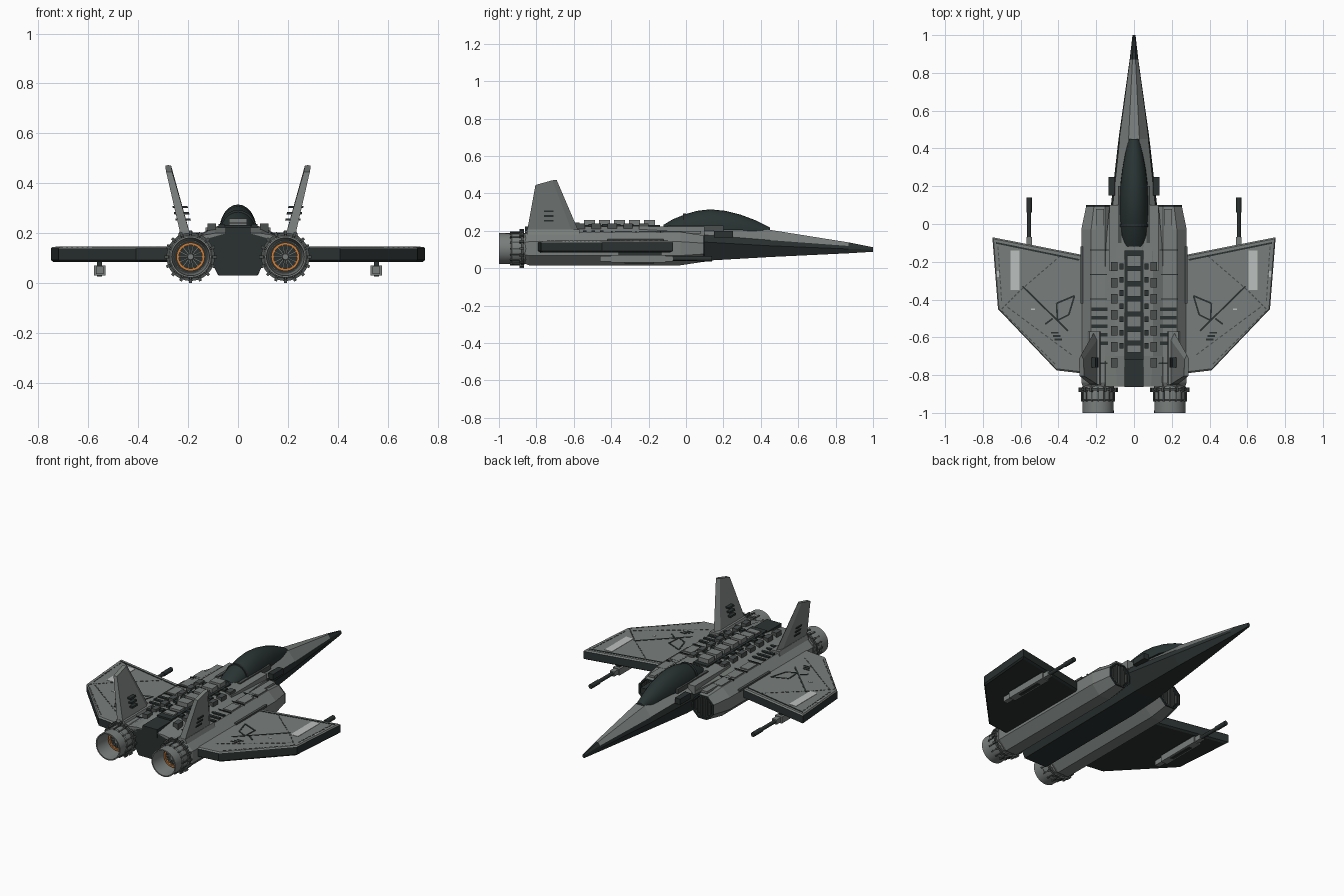
import bpy, bmesh, math
from mathutils import Vector, Matrix

if "Cube" in bpy.data.objects:
    bpy.data.objects.remove(bpy.data.objects["Cube"])

def material(name, r, g, b):
    m = bpy.data.materials.new(name)
    m.diffuse_color = (r, g, b, 1)
    m.use_nodes = True
    m.node_tree.nodes["Principled BSDF"].inputs["Base Color"].default_value = m.diffuse_color
    return m

GREY = material("hull_grey", .19, .21, .2)
DARK = material("dark_hull", .024, .032, .031)
MID = material("slate_grey", .07, .08, .078)
LIGHT = material("pale_marking", .5, .53, .51)
ORANGE = material("engine_orange", .6, .2, .04)
GLASS = material("canopy_glass", .022, .034, .033)

def finish(name, bm, mats, rule=None, smooth=False):
    bmesh.ops.recalc_face_normals(bm, faces=bm.faces)
    if rule:
        for f in bm.faces:
            f.material_index = rule(f.calc_center_median(), f.normal)
    me = bpy.data.meshes.new(name)
    bm.to_mesh(me)
    bm.free()
    for m in mats:
        me.materials.append(m)
    ob = bpy.data.objects.new(name, me)
    bpy.context.collection.objects.link(ob)
    if smooth:
        bpy.ops.object.select_all(action='DESELECT')
        ob.select_set(True)
        bpy.context.view_layer.objects.active = ob
        bpy.ops.object.shade_smooth_by_angle(angle=math.radians(35))
    return ob

def add_loft(bm, rings, caps=True):
    vs = [[bm.verts.new(p) for p in r] for r in rings]
    n = len(vs[0])
    for a, b in zip(vs, vs[1:]):
        for i in range(n):
            bm.faces.new((a[i], a[(i + 1) % n], b[(i + 1) % n], b[i]))
    if caps:
        bm.faces.new(vs[0])
        bm.faces.new(vs[-1])

def loft(name, rings, mats, rule=None, smooth=False, caps=True):
    bm = bmesh.new()
    add_loft(bm, rings, caps)
    return finish(name, bm, mats, rule, smooth)

def boxes(name, items, mat, mirror=False):
    """items: (x0, x1, y0, y1, z0, z1), optionally mirrored in x"""
    bm = bmesh.new()
    for x0, x1, y0, y1, z0, z1 in items:
        for s in ((1, -1) if mirror else (1,)):
            add_loft(bm, [[(s * x, y, z) for x, y in ((x0, y0), (x1, y0), (x1, y1), (x0, y1))] for z in (z0, z1)])
    return finish(name, bm, [mat])

def ring(cx, cz, y, r, n, turn=0.):
    return [(cx + r * math.cos(math.tau * (i + turn) / n), y, cz + r * math.sin(math.tau * (i + turn) / n)) for i in range(n)]

def lines(name, segs, width, z, mat):
    """thin painted strips on the wing tops, both sides"""
    bm = bmesh.new()
    for p, q in segs:
        p, q = Vector(p), Vector(q)
        d = (q - p).normalized() * width / 2
        o = Vector((-d.y, d.x))
        for s in (1, -1):
            add_loft(bm, [[(s * v.x, v.y, h) for v in (p + o, q + o, q - o, p - o)] for h in (z - .003, z + .002)])
    return finish(name, bm, [mat])

def dashes(p, q, n):
    p, q = Vector(p), Vector(q)
    return [(p.lerp(q, i / n), p.lerp(q, (i + .6) / n)) for i in range(n)]

# Fuselage: grey upper facets, dark sides, belly and nose tip
def hull(y, w, zt, zs, zm, zb):
    half = [(.35 * w, zt), (.92 * w, zs), (w, zm), (.62 * w, zb)]
    return [(x, y, z) for x, z in half] + [(-x, y, z) for x, z in reversed(half)]

loft("fuselage", [hull(1, .008, .112, .106, .1, .088), hull(.87, .023, .138, .119, .103, .08),
                  hull(.45, .082, .205, .15, .12, .06), hull(.1, .122, .222, .178, .14, .04),
                  hull(-.1, .13, .224, .185, .14, .033), hull(-.86, .125, .2, .18, .12, .03)],
     [GREY, DARK], lambda c, n: 0 if n.z > .3 and c.y < .87 else 1)

# Dorsal deck beside the spine
def deck(y, a, b, z):
    return [(-a, y, .17), (a, y, .17), (a, y, .19), (b, y, z), (-b, y, z), (-a, y, .19)]
loft("dorsal_deck", [deck(.1, .13, .085, .215), deck(-.25, .16, .1, .226), deck(-.7, .16, .1, .222),
                     deck(-.86, .15, .09, .2)], [GREY])
boxes("shoulder_panel", [(.085, .13, -.25, .1, .19, .222), (.16, .2, -.25, .08, .185, .199)], GREY, True)
boxes("nose_side_pod", [(.1, .135, .15, .25, .165, .2)], DARK, True)

# Canopy: arched cross-sections
prof = [(-.12, .05, .232), (-.07, .064, .262), (0, .072, .29), (.06, .076, .307), (.13, .076, .315),
        (.21, .072, .307), (.29, .062, .287), (.37, .047, .257), (.45, .028, .217)]
arcs = []
for y, w, zt in prof:
    zb = .195 if y > .3 else .205
    arcs.append([(w * math.cos(math.pi * i / 12), y, zb + (zt - zb) * math.sin(math.pi * i / 12)) for i in range(13)])
loft("canopy", arcs, [GLASS], smooth=True)
loft("canopy_rear_frame", [[(x * 1.05, y, .205 + (z - .205) * 1.03) for x, _, z in arcs[2]] for y in (-.015, .0)], [DARK])
boxes("canopy_sill", [(.066, .084, -.1, .2, .2, .228)], MID, True)

# Spine: dark channel with raised blocks
boxes("spine_channel", [(-.05, .05, -.72, -.14, .2, .232), (-.05, .05, -.862, -.72, .17, .222)], DARK)
boxes("spine_blocks", [(-.036, .036, y, y + .058, .225, .258) for y in (-.225, -.305, -.385, -.465, -.545)]
      + [(-.036, .036, -.62, -.57, .225, .245), (-.036, .036, -.68, -.64, .225, .24)], GREY)
boxes("deck_side_blocks", [(.088, .122, -.25 - .085 * i, -.2 - .085 * i, .2, .238) for i in range(7)], MID, True)
boxes("deck_inner_clips", [(.055, .078, -.24 - .07 * i, -.21 - .07 * i, .21, .236) for i in range(7)], DARK, True)

# Louvres on the engine tops
boxes("engine_louvres", [(.13, .225, -.46 - .045 * i, -.442 - .045 * i, .18, .202) for i in range(5)], DARK, True)
boxes("engine_top_panels", [(.165, .222, -.12 - .13 * i, -.03 - .13 * i, .18, .2) for i in range(3)], GREY, True)
boxes("deck_panel_seams", [(.1, .23, y, y + .006, .18, .1995) for y in (-.14, -.27, -.4, -.74)], DARK, True)
boxes("engine_side_vents", [(.27, .284, -.42, -.12, .142, .155)], MID, True)

# Wings: grey top skin, dark edges and underside
outline = [(.24, -.17), (.75, -.07), (.72, -.45), (.41, -.775), (.24, -.795)]
def wing_ring(s, k, z):
    cx, cy = .5, -.43
    return [(s * (cx + (x - cx) * k), cy + (y - cy) * k, z) for x, y in outline]
for s, side in ((1, "right"), (-1, "left")):
    loft(side + "_wing", [wing_ring(s, .96, .084), wing_ring(s, 1, .092), wing_ring(s, 1, .138), wing_ring(s, .975, .145)],
         [GREY, DARK], lambda c, n: 0 if n.z > .3 else 1)

# Wing markings
boxes("wing_pale_panel", [(.605, .655, -.35, -.14, .143, .147)], LIGHT, True)
boxes("wing_pale_tick", [(.525, .545, -.455, -.447, .143, .147), (.715, .728, -.28, -.25, .143, .147)], LIGHT, True)
dia = [(.41, -.42), (.315, -.38), (.345, -.48), (.405, -.51)]
lines("wing_dark_lines", [(dia[i], dia[(i + 1) % 4]) for i in range(4)]
      + [((.59, -.33), (.35, -.565)), ((.29, -.19), (.73, -.1)), ((.47, -.53), (.43, -.5))]
      + [((.44 - .01 * i, -.575 - .018 * i), (.4 - .01 * i, -.575 - .018 * i)) for i in range(3)], .009, .145, DARK)
lines("wing_dashed_seams", dashes((.7, -.45), (.6, -.35), 6) + dashes((.6, -.35), (.38, -.16), 10)
      + dashes((.7, -.46), (.41, -.75), 14) + dashes((.67, -.44), (.32, -.7), 14)
      + dashes((.72, -.12), (.7, -.42), 10), .006, .145, MID)

# Wing guns
boxes("gun_body", [(.532, .578, -.4, -.11, .03, .07), (.54, .57, -.46, -.4, .036, .066), (.54, .57, -.11, -.07, .036, .066)], GREY, True)
boxes("gun_pylon", [(.545, .565, -.36, -.13, .065, .09), (.545, .565, -.33, -.17, .026, .031)], DARK, True)

for s, side in ((1, "right"), (-1, "left")):
    loft(side + "_gun_barrel", [ring(s * .555, .051, y, r, 12) for y, r in
         ((-.08, .011), (.06, .011), (.06, .014), (.14, .014))], [DARK], smooth=True)

    # Engine nacelle: octagonal tube with recessed intake
    cx, cz = s * .19, .105
    R = .0965
    loft(side + "_nacelle", [ring(cx, cz, y, r, 8, .5) for y, r in
         ((-.86, R * .9), (-.84, R), (-.03, R))] +
         [ring(s * .183, cz, y, r, 8, .5) for y, r in ((.09, R * .8), (.1, R * .8), (.1, R * .7), (.05, R * .7))],
         [GREY, DARK], lambda c, n: 1 if c.y > .04 and abs(n.y) > .9 or c.y > .07 else 0)
    slats = []
    for i in range(-3, 4):
        h = .062 if abs(i) < 2 else .062 - .017 * (abs(i) - 1)
        x = s * .183 + i * .017
        slats.append((x - .004, x + .004, .06, .095, cz - h, cz + h))
    boxes(side + "_intake_slats", slats, MID)

    # Nozzle: lathed shell, flange, ribs and turbine
    loft(side + "_nozzle", [ring(cx, cz, y, r, 32) for y, r in
         ((-.85, .08), (-.87, .086), (-.93, .087), (-.935, .082), (-1, .083), (-1, .076), (-.9, .066))],
         [GREY], smooth=True)
    loft(side + "_nozzle_flange", [ring(cx, cz, y, .097, 32) for y in (-.882, -.868)], [MID], smooth=True)
    bm = bmesh.new()
    for i in range(16):
        a = Matrix.Translation((cx, 0, cz)) @ Matrix.Rotation(math.tau * i / 16, 4, 'Y')
        for x0, x1, y0, y1, w in ((.08, .105, -.89, -.865, .006), (.08, .0905, -.94, -.885, .004)):
            add_loft(bm, [[a @ Vector((x, y, z)) for x, y in ((x0, y0), (x1, y0), (x1, y1), (x0, y1))] for z in (-w, w)])
    finish(side + "_nozzle_ribs", bm, [MID])
    loft(side + "_engine_glow_ring", [ring(cx, cz, y, r, 32) for y, r in
         ((-.89, .057), (-.915, .057), (-.915, .047), (-.89, .047))], [ORANGE])
    loft(side + "_turbine_back", [ring(cx, cz, y, .064, 32) for y in (-.89, -.902)], [DARK])
    bm = bmesh.new()
    for i in range(14):
        a = Matrix.Translation((cx, 0, cz)) @ Matrix.Rotation(math.tau * i / 14, 4, 'Y')
        add_loft(bm, [[a @ Vector((x, y, z)) for x, y in ((.012, -.91), (.05, -.91), (.05, -.9), (.012, -.9))] for z in (-.003, .003)])
    add_loft(bm, [ring(cx, cz, -.9, .016, 16), ring(cx, cz, -.92, .012, 16)])
    finish(side + "_turbine_blades", bm, [GREY])

    # Canted tail fin with vents
    def fin(pts):
        return [(s * x, y, z) for x, y, z in pts]
    loft(side + "_tail_fin", [
        fin([(.185, -.855, .17), (.225, -.855, .17), (.225, -.6, .17), (.205, -.562, .17), (.185, -.6, .17)]),
        fin([(.264, -.805, .445), (.288, -.805, .445), (.292, -.715, .47), (.28, -.692, .473), (.268, -.715, .47)])], [GREY])
    bm = bmesh.new()
    for z in (.25, .275, .3):
        x = .225 + (z - .17) * .23
        add_loft(bm, [fin([(x - .055, y, z), (x + .006, y, z), (x + .008, y, z + .009), (x - .052, y, z + .009)]) for y in (-.76, -.708)])
    finish(side + "_fin_vents", bm, [DARK])
    loft(side + "_fin_root", [fin([(.17, y, .18), (.245, y, .18), (.235, y, .207), (.182, y, .207)]) for y in (-.85, -.57)], [GREY])
